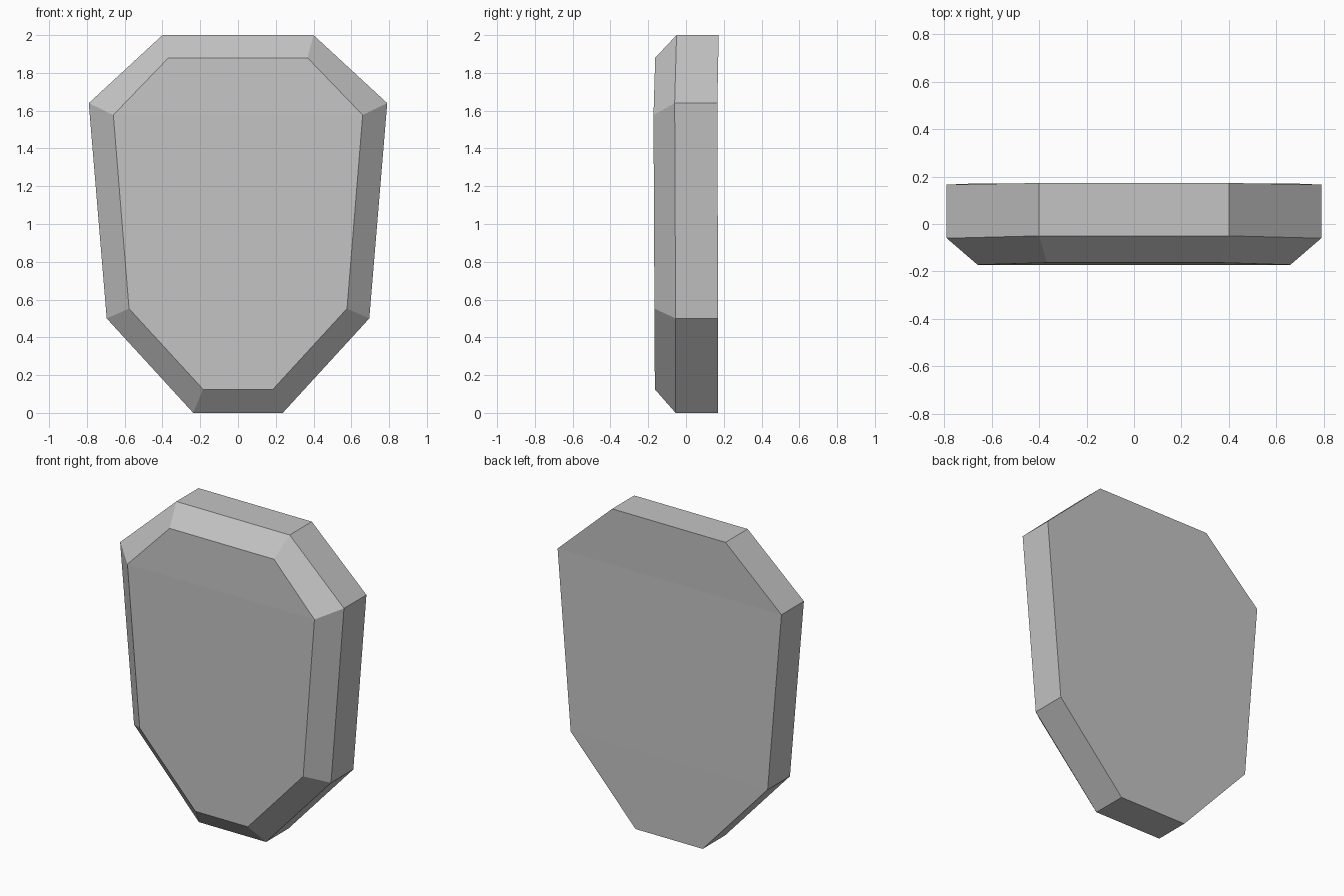
import bpy
import bmesh

cube = bpy.data.objects.get("Cube")
if cube:
    bpy.data.objects.remove(cube, do_unlink=True)

# Single stone-grey material
grey = bpy.data.materials.new("plain grey")
grey.use_nodes = True
colour = (0.55, 0.55, 0.55, 1)
grey.diffuse_color = colour
grey.node_tree.nodes["Principled BSDF"].inputs["Base Color"].default_value = colour

# Half outlines from top to bottom: half width, height
outer = [(0.40, 2.0), (0.79, 1.64), (0.695, 0.50), (0.237, 0.0)]
inner = [(0.368, 1.88), (0.66, 1.577), (0.577, 0.552), (0.185, 0.125)]
# Depth of each outline row, giving the faces a very slight bow
back_y = [0.173, 0.166, 0.17, 0.17]
rim_y = [-0.05, -0.06, -0.055, -0.055]
front_y = [-0.163, -0.172, -0.167, -0.165]

bm = bmesh.new()


def ring(outline, depths):
    """Closed loop of vertices: down the +x side, up the -x side."""
    rows = list(zip(outline, depths))
    left = [bm.verts.new((x, y, z)) for (x, z), y in rows]
    right = [bm.verts.new((-x, y, z)) for (x, z), y in rows]
    return left + right[::-1]


def bridge(a, b):
    n = len(a)
    for i in range(n):
        j = (i + 1) % n
        bm.faces.new((a[i], a[j], b[j], b[i]))


def cap(loop):
    """Fill a loop with strips between matching left and right points."""
    n = len(loop)
    for i in range(n // 2 - 1):
        bm.faces.new((loop[i], loop[i + 1], loop[n - 2 - i], loop[n - 1 - i]))


# Flat back, straight sides, bevelled rim and front face
back, rim, front = ring(outer, back_y), ring(outer, rim_y), ring(inner, front_y)
bridge(back, rim)
bridge(rim, front)
cap(back)
cap(front)
bmesh.ops.recalc_face_normals(bm, faces=bm.faces)

mesh = bpy.data.meshes.new("shield_plate")
bm.to_mesh(mesh)
bm.free()
mesh.materials.append(grey)
plate = bpy.data.objects.new("shield_plate", mesh)
bpy.context.collection.objects.link(plate)
